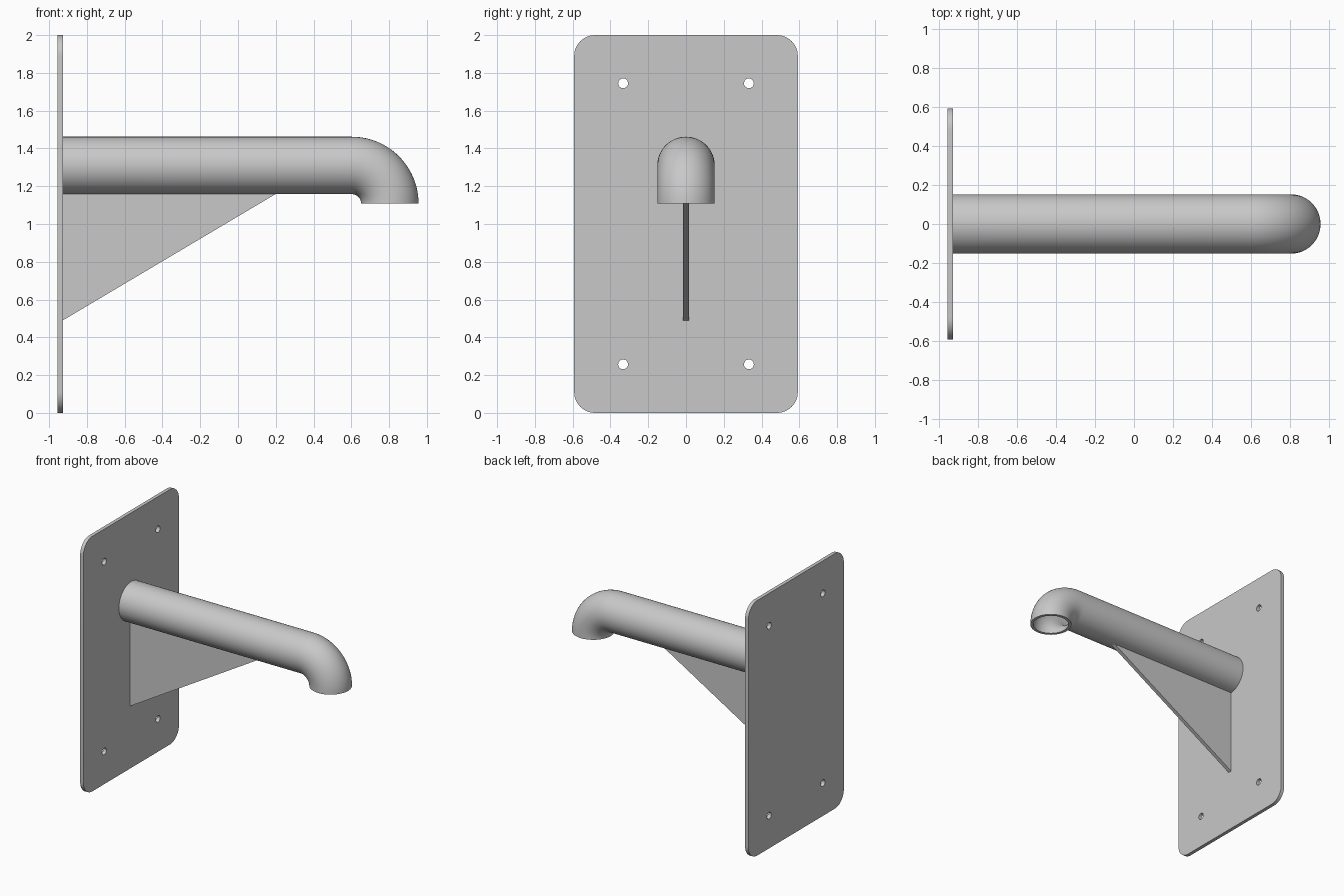
import bpy, bmesh
from math import sin, cos, pi
from mathutils import Vector

cube = bpy.data.objects.get("Cube")
if cube:
    bpy.data.objects.remove(cube, do_unlink=True)

GREY = (0.58, 0.58, 0.58, 1)
metal = bpy.data.materials.new("grey metal")
metal.use_nodes = True
metal.diffuse_color = GREY
metal.node_tree.nodes["Principled BSDF"].inputs["Base Color"].default_value = GREY

PLATE_BACK, PLATE_FRONT = -0.955, -0.927
PIPE_Z, PIPE_R, BORE_R = 1.31, 0.152, 0.13
BEND_X, BEND_Z = 0.602, 1.108
BEND_R = PIPE_Z - BEND_Z


def finish(obj):
    """Assign the material and shade smooth with sharp edges."""
    obj.data.materials.clear()
    obj.data.materials.append(metal)
    bpy.ops.object.select_all(action='DESELECT')
    obj.select_set(True)
    bpy.context.view_layer.objects.active = obj
    bpy.ops.object.shade_smooth_by_angle(angle=pi / 6)


def mesh_object(name, bm):
    bmesh.ops.recalc_face_normals(bm, faces=bm.faces)
    mesh = bpy.data.meshes.new(name)
    bm.to_mesh(mesh)
    bm.free()
    obj = bpy.data.objects.new(name, mesh)
    bpy.context.collection.objects.link(obj)
    finish(obj)


def arc(cx, cy, r, start, end, steps):
    angles = [start + (end - start) * i / steps for i in range(steps + 1)]
    return [(cx + r * cos(a), cy + r * sin(a)) for a in angles]


# Wall plate: rounded outline with four bolt holes
W, H, R = 0.592, 2.0, 0.11
outline = []
for i, (cx, cy) in enumerate([(W - R, H - R), (R - W, H - R), (R - W, R), (W - R, R)]):
    outline += arc(cx, cy, R, i * pi / 2, (i + 1) * pi / 2, 12)
holes = [arc(y, z, 0.026, 0, 2 * pi, 24)[:-1]
         for y in (-0.333, 0.333) for z in (0.257, 1.745)]

curve = bpy.data.curves.new("wall_plate", 'CURVE')
curve.dimensions = '2D'
curve.fill_mode = 'BOTH'
curve.extrude = (PLATE_FRONT - PLATE_BACK) / 2
for loop in [outline] + holes:
    spline = curve.splines.new('POLY')
    spline.points.add(len(loop) - 1)
    for point, (y, z) in zip(spline.points, loop):
        point.co = (y, z, 0, 1)
    spline.use_cyclic_u = True
plate = bpy.data.objects.new("wall_plate", curve)
bpy.context.collection.objects.link(plate)
plate.location.x = (PLATE_FRONT + PLATE_BACK) / 2
plate.rotation_euler = (pi / 2, 0, pi / 2)
bpy.ops.object.select_all(action='DESELECT')
plate.select_set(True)
bpy.context.view_layer.objects.active = plate
bpy.ops.object.convert(target='MESH')
bm = bmesh.new()
bm.from_mesh(plate.data)
bmesh.ops.remove_doubles(bm, verts=bm.verts, dist=0.0001)
bmesh.ops.recalc_face_normals(bm, faces=bm.faces)
bm.to_mesh(plate.data)
bm.free()
finish(plate)

# Hollow arm: outer skin out to the mouth, bore back to the plate
SIDES, BEND_STEPS = 64, 24
path = [(PLATE_FRONT, 0)] + [(BEND_X, pi / 2 * i / BEND_STEPS) for i in range(BEND_STEPS + 1)]


def ring(bm, x, turn, radius):
    verts = []
    for i in range(SIDES):
        a = 2 * pi * i / SIDES
        reach = BEND_R + radius * cos(a)
        verts.append(bm.verts.new((x + reach * sin(turn), radius * sin(a),
                                   BEND_Z + reach * cos(turn))))
    return verts


bm = bmesh.new()
rings = [ring(bm, x, t, PIPE_R) for x, t in path]
rings += [ring(bm, x, t, BORE_R) for x, t in reversed(path)]
for k, a in enumerate(rings):
    b = rings[(k + 1) % len(rings)]
    for i in range(SIDES):
        j = (i + 1) % SIDES
        bm.faces.new((a[i], a[j], b[j], b[i]))
mesh_object("pipe_arm", bm)

# Triangular gusset under the arm
bm = bmesh.new()
top = PIPE_Z - PIPE_R + 0.004
corners = [(PLATE_FRONT, 0.49), (0.205, top), (PLATE_FRONT, top)]
face = bm.faces.new([bm.verts.new((x, -0.015, z)) for x, z in corners])
side = bmesh.ops.extrude_face_region(bm, geom=[face])
bmesh.ops.translate(bm, vec=Vector((0, 0.03, 0)),
                    verts=[g for g in side["geom"] if isinstance(g, bmesh.types.BMVert)])
mesh_object("gusset", bm)
